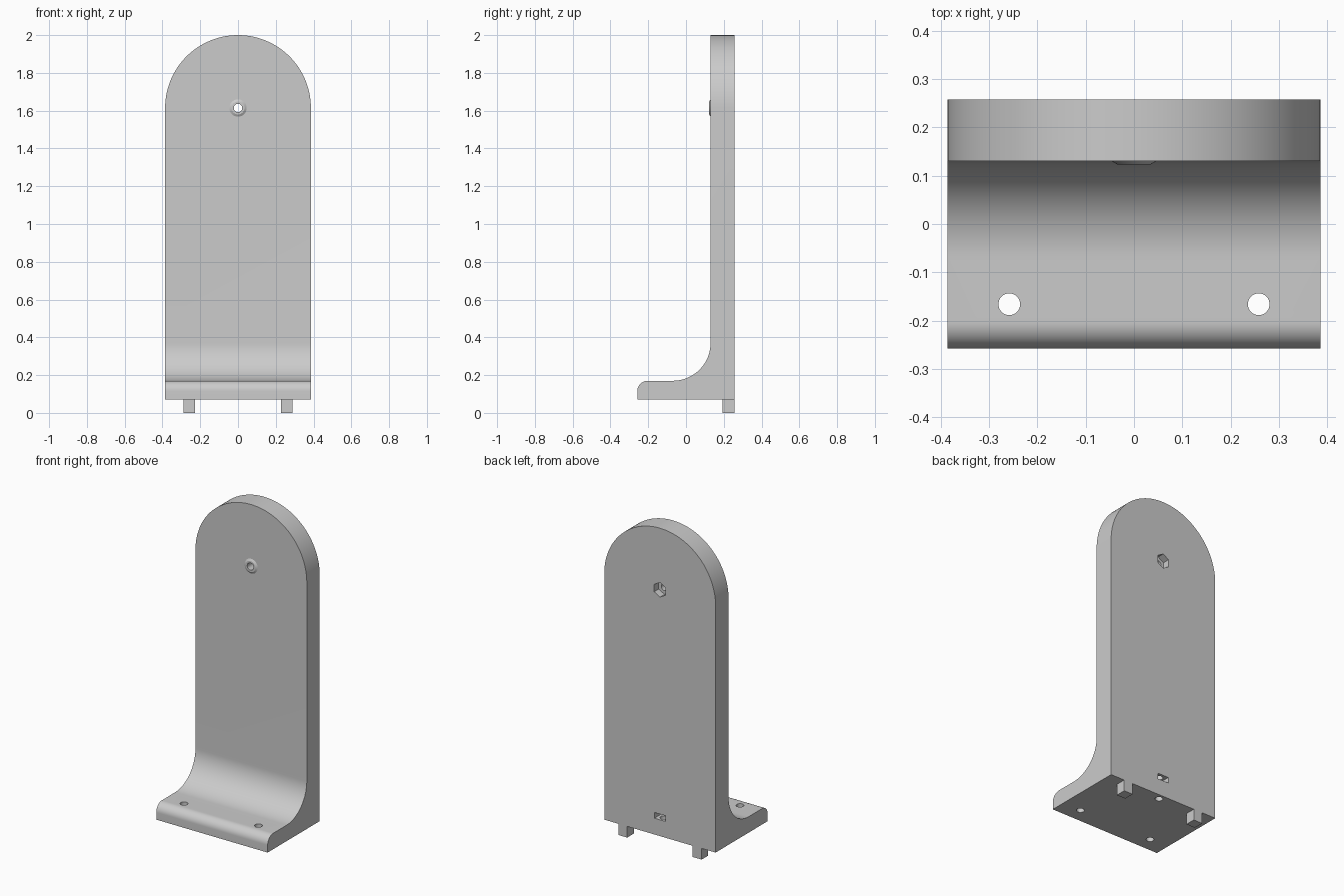
import bpy, bmesh, math
from mathutils import Matrix, Vector

cube = bpy.data.objects.get("Cube")
if cube:
    bpy.data.objects.remove(cube)

grey = bpy.data.materials.new("plain grey")
grey.use_nodes = True
grey.diffuse_color = (0.6, 0.6, 0.6, 1)
grey.node_tree.nodes["Principled BSDF"].inputs["Base Color"].default_value = (0.6, 0.6, 0.6, 1)

HALF, BACK, FACE, BASE, TOP = 0.386, 0.258, 0.13, 0.07, 0.17
HOLE_Z = 1.614


def add_object(name, bm):
    bmesh.ops.recalc_face_normals(bm, faces=bm.faces)
    mesh = bpy.data.meshes.new(name)
    bm.to_mesh(mesh)
    bm.free()
    mesh.materials.append(grey)
    obj = bpy.data.objects.new(name, mesh)
    bpy.context.collection.objects.link(obj)
    return obj


def prism(name, points, offset):
    """Extrude a closed outline along a vector."""
    bm = bmesh.new()
    face = bm.faces.new([bm.verts.new(p) for p in points])
    new = bmesh.ops.extrude_face_region(bm, geom=[face])["geom"]
    bmesh.ops.translate(bm, vec=offset,
                        verts=[g for g in new if isinstance(g, bmesh.types.BMVert)])
    return add_object(name, bm)


def arc(cx, cy, r, start, end, steps):
    angles = [math.radians(start + (end - start) * i / steps) for i in range(steps + 1)]
    return [(cx + r * math.cos(a), cy + r * math.sin(a)) for a in angles]


def rod(name, a, b, r1, r2, sides=32, spin=0):
    """Cylinder, cone or hexagon running from a to b."""
    a, b = Vector(a), Vector(b)
    bm = bmesh.new()
    turn = (b - a).to_track_quat("Z", "Y").to_matrix().to_4x4()
    bmesh.ops.create_cone(bm, cap_ends=True, segments=sides, radius1=r1, radius2=r2,
                          depth=(b - a).length,
                          matrix=Matrix.Translation((a + b) / 2) @ turn @ Matrix.Rotation(spin, 4, "Z"))
    return add_object(name, bm)


def block(name, centre, size):
    bm = bmesh.new()
    bmesh.ops.create_cube(bm, size=1, matrix=Matrix.Translation(centre) @ Matrix.Diagonal((*size, 1)))
    return add_object(name, bm)


def combine(obj, other, operation):
    """Boolean two solids, bake the result and drop the helper."""
    other.hide_render = True
    mod = obj.modifiers.new("cut", "BOOLEAN")
    mod.operation, mod.object, mod.solver = operation, other, "EXACT"
    graph = bpy.context.evaluated_depsgraph_get()
    mesh = bpy.data.meshes.new_from_object(obj.evaluated_get(graph))
    obj.modifiers.clear()
    obj.data = mesh
    bpy.data.objects.remove(other)


# Side profile: flat foot, rounded toe, concave sweep into the upright
toe, sweep = 0.055, 0.2
side = [(BACK, BASE), (-BACK, BASE)]
side += arc(-BACK + toe, TOP - toe, toe, 180, 90, 14)
side += arc(FACE - sweep, TOP + sweep, sweep, -90, 0, 28)
side += [(FACE, 2.1), (BACK, 2.1)]
stand = prism("stand_body", [(-HALF, y, z) for y, z in side], (2 * HALF, 0, 0))

# Round-topped front outline
front = [(-HALF, 0), (HALF, 0)] + arc(0, HOLE_Z, HALF, 0, 180, 72)
combine(stand, prism("outline", [(x, -0.5, z) for x, z in front], (0, 1, 0)), "INTERSECT")

# Low tapered collar around the front hole
combine(stand, rod("collar", (0, FACE + 0.007, HOLE_Z), (0, FACE - 0.007, HOLE_Z), 0.058, 0.034), "UNION")

# Through hole with a hexagonal nut pocket at the back
combine(stand, rod("bolt_hole", (0, 0, HOLE_Z), (0, 0.4, HOLE_Z), 0.0225, 0.0225), "DIFFERENCE")
combine(stand, rod("nut_pocket", (0, BACK - 0.045, HOLE_Z), (0, 0.4, HOLE_Z), 0.046, 0.046, 6), "DIFFERENCE")

# Two screw holes through the foot
for x in (-0.258, 0.258):
    combine(stand, rod("foot_hole", (x, -0.166, 0), (x, -0.166, 0.3), 0.0225, 0.0225), "DIFFERENCE")

# Nut slot low on the back, met by a hole from underneath
combine(stand, block("nut_slot", (0, BACK, 0.19), (0.076, 0.15, 0.036)), "DIFFERENCE")
combine(stand, rod("under_hole", (0, 0.22, 0), (0, 0.22, 0.235), 0.0225, 0.0225), "DIFFERENCE")

# Square locating pegs under the back edge
pegs = [block(f"{label}_peg", (x, BACK - 0.0325, 0.0375), (0.062, 0.065, 0.075))
        for label, x in (("right", -0.258), ("left", 0.258))]
for peg in pegs:
    combine(stand, peg, "UNION")

bpy.ops.object.select_all(action="DESELECT")
stand.select_set(True)
bpy.context.view_layer.objects.active = stand
bpy.ops.object.shade_smooth_by_angle(angle=math.radians(30))
